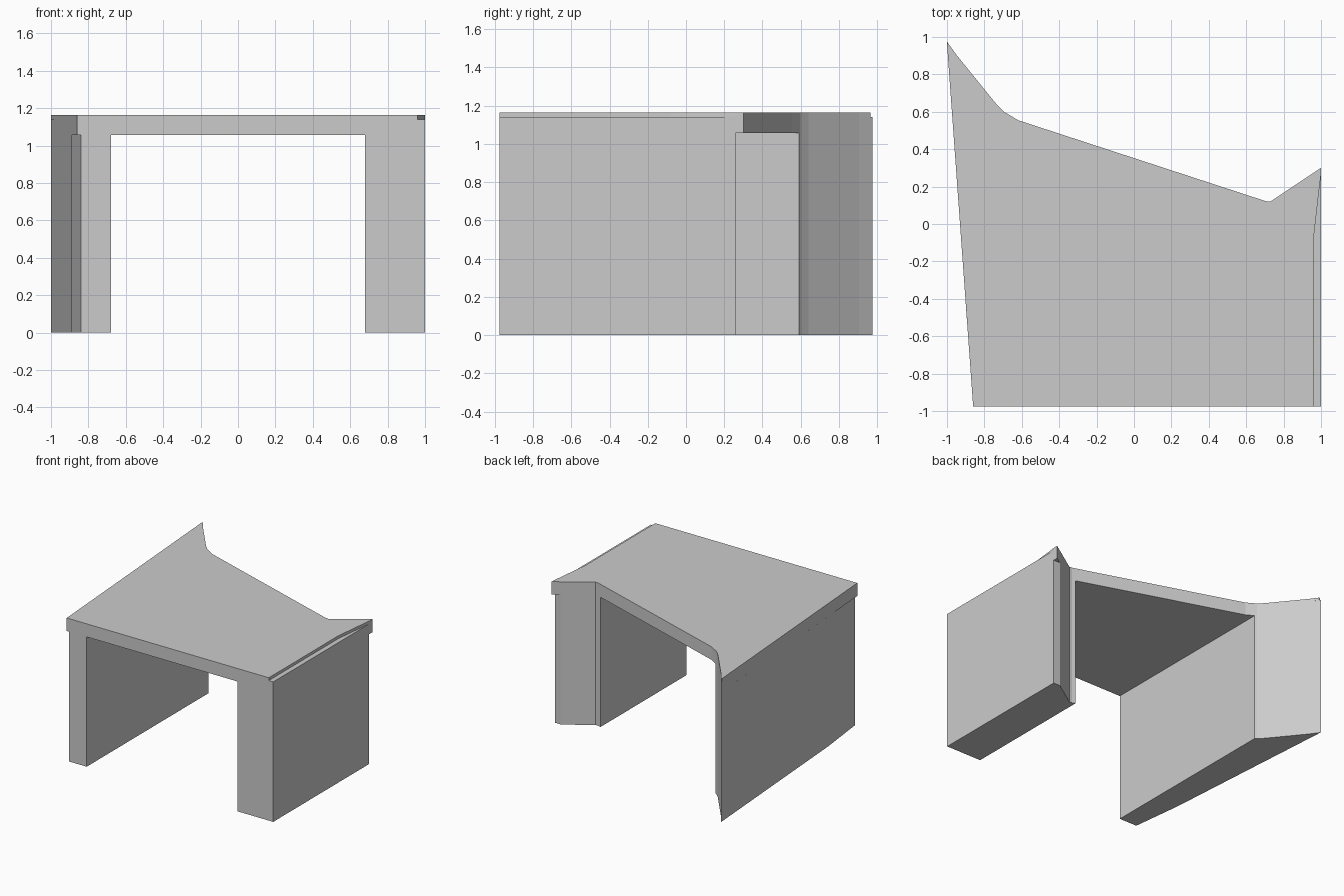
import bpy, bmesh

if "Cube" in bpy.data.objects:
    bpy.data.objects.remove(bpy.data.objects["Cube"])


def extrude_plan(name, plan, z0, z1):
    """Solid prism from a counter-clockwise plan outline."""
    bm = bmesh.new()
    face = bm.faces.new([bm.verts.new((x, y, z0)) for x, y in plan])
    top = bmesh.ops.extrude_face_region(bm, geom=[face])["geom"]
    verts = [g for g in top if isinstance(g, bmesh.types.BMVert)]
    bmesh.ops.translate(bm, verts=verts, vec=(0, 0, z1 - z0))
    bmesh.ops.recalc_face_normals(bm, faces=bm.faces[:])
    mesh = bpy.data.meshes.new(name)
    bm.to_mesh(mesh)
    bm.free()
    obj = bpy.data.objects.new(name, mesh)
    bpy.context.collection.objects.link(obj)
    return obj


FRONT, UNDER, STEP, TOP = -0.975, 1.057, 1.14, 1.163

# Shared pieces of the rear outline
left_flare = [(-0.695, 0.60), (-0.735, 0.64), (-0.95, 0.905)]
rear_edge = [(0.73, 0.12), (0.705, 0.122), (0.68, 0.13), (-0.62, 0.555)]

# Side walls
extrude_plan("left_wall", [(-0.84, FRONT), (-0.68, FRONT), (-0.68, 0.59)]
             + left_flare + [(-1, 0.975), (-0.89, -0.56)], 0, UNDER)
extrude_plan("right_wall", [(0.68, FRONT), (1, FRONT), (1, 0.26), (0.94, 0.26)]
             + rear_edge[:3], 0, UNDER)

# Roof slab, spanning both walls
extrude_plan("roof_slab", [(-0.86, FRONT), (1, FRONT), (1, 0.30)]
             + rear_edge + left_flare + [(-1, 0.975)], UNDER, STEP)

# Thin upper layer, stepped in along the right edge
extrude_plan("roof_top_layer",
             [(-0.86, FRONT), (0.96, FRONT), (0.96, -0.08), (0.985, 0.14),
              (1, 0.27), (1, 0.30)]
             + rear_edge + left_flare + [(-0.992, 0.964), (-1, 0.966)], STEP, TOP)
